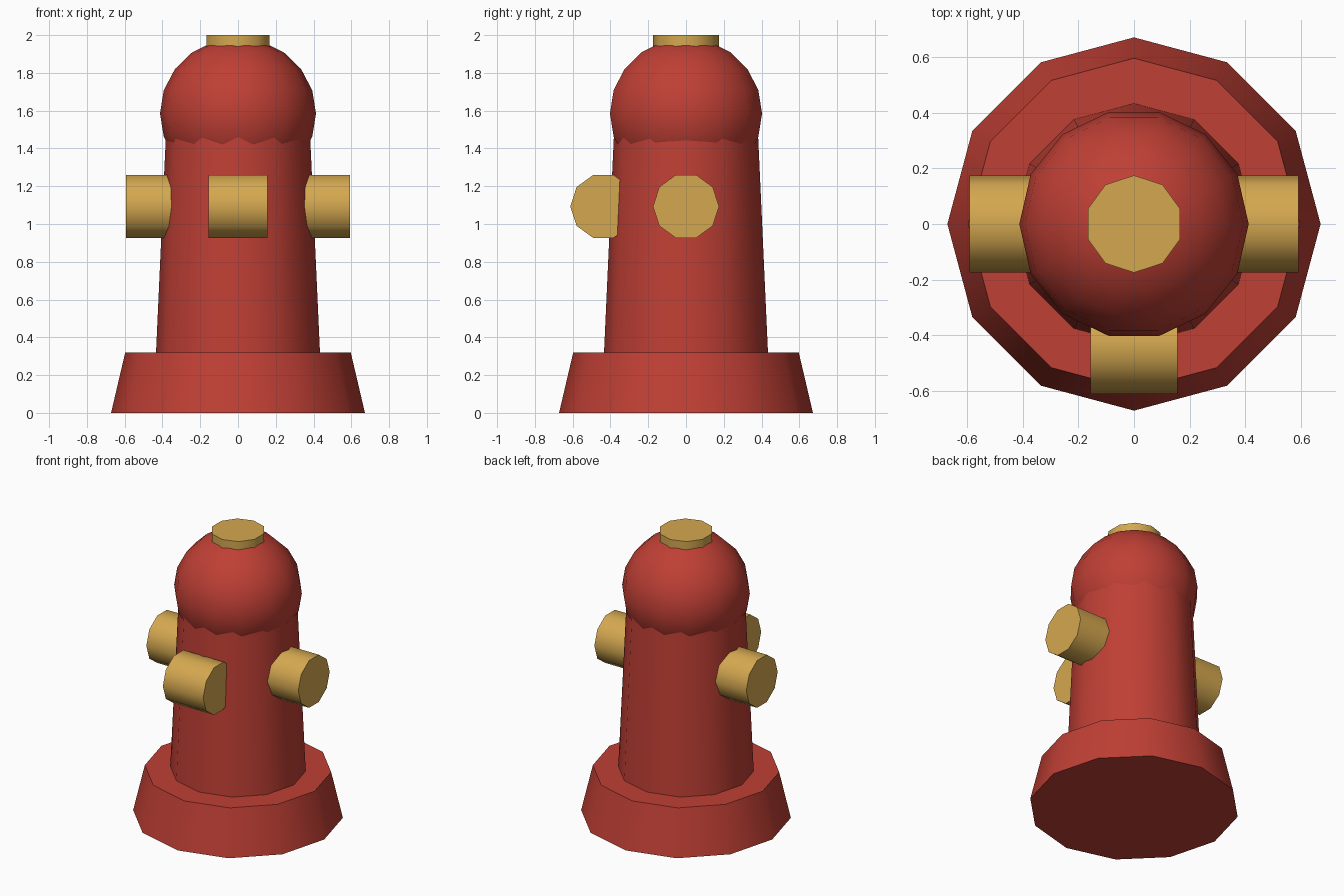
import bpy, bmesh
from math import sin, cos, pi, radians

if "Cube" in bpy.data.objects:
    bpy.data.objects.remove(bpy.data.objects["Cube"])


def paint(name, rgb):
    m = bpy.data.materials.new(name)
    m.diffuse_color = (*rgb, 1)
    m.use_nodes = True
    m.node_tree.nodes["Principled BSDF"].inputs["Base Color"].default_value = m.diffuse_color
    return m


RED = paint("red_paint", (0.52, 0.05, 0.035))
GOLD = paint("brass", (0.66, 0.39, 0.08))


def lathe(name, profile, sides, mat, loc=(0, 0, 0), start=pi / 2, rot_y=0.0):
    """Revolve (radius, height) points around local z, closing open ends."""
    bm = bmesh.new()
    rings = [[bm.verts.new((r * cos(start + 2 * pi * i / sides),
                            r * sin(start + 2 * pi * i / sides), z))
              for i in range(sides)] for r, z in profile]
    for a, b in zip(rings, rings[1:]):
        for i in range(sides):
            j = (i + 1) % sides
            bm.faces.new((a[i], a[j], b[j], b[i]))
    if profile[0][0] > 1e-4:
        bm.faces.new(rings[0][::-1])
    if profile[-1][0] > 1e-4:
        bm.faces.new(rings[-1])
    bmesh.ops.remove_doubles(bm, verts=bm.verts[:], dist=1e-5)
    bmesh.ops.recalc_face_normals(bm, faces=bm.faces[:])
    me = bpy.data.meshes.new(name)
    bm.to_mesh(me)
    bm.free()
    me.materials.append(mat)
    ob = bpy.data.objects.new(name, me)
    bpy.context.collection.objects.link(ob)
    ob.location = loc
    ob.rotation_euler = (0, rot_y, 0)
    bpy.ops.object.select_all(action='DESELECT')
    ob.select_set(True)
    bpy.context.view_layer.objects.active = ob
    bpy.ops.object.shade_smooth_by_angle(angle=radians(50))
    return ob


# Flared foot and tapering barrel
lathe("base", [(0.672, 0), (0.597, 0.32)], 12, RED)
lathe("barrel", [(0.434, 0.32), (0.378, 1.55)], 12, RED)

# Rounded bonnet: a full ball sunk into the barrel
ball = [(0.413 * sin(pi * k / 10), -0.4 * cos(pi * k / 10)) for k in range(11)]
lathe("dome", ball, 14, RED, loc=(0, 0, 1.585), start=0)

# Cap on top
lathe("top_cap", [(0.175, 1.88), (0.175, 2.0)], 10, GOLD)

# Three outlets, all short drums lying along x
drum = [(0.175, -0.157), (0.175, 0.157)]
for name, x, y in (("left_outlet", -0.435, 0), ("right_outlet", 0.435, 0),
                   ("front_outlet", 0, -0.4375)):
    lathe(name, drum, 10, GOLD, loc=(x, y, 1.093), rot_y=pi / 2)
